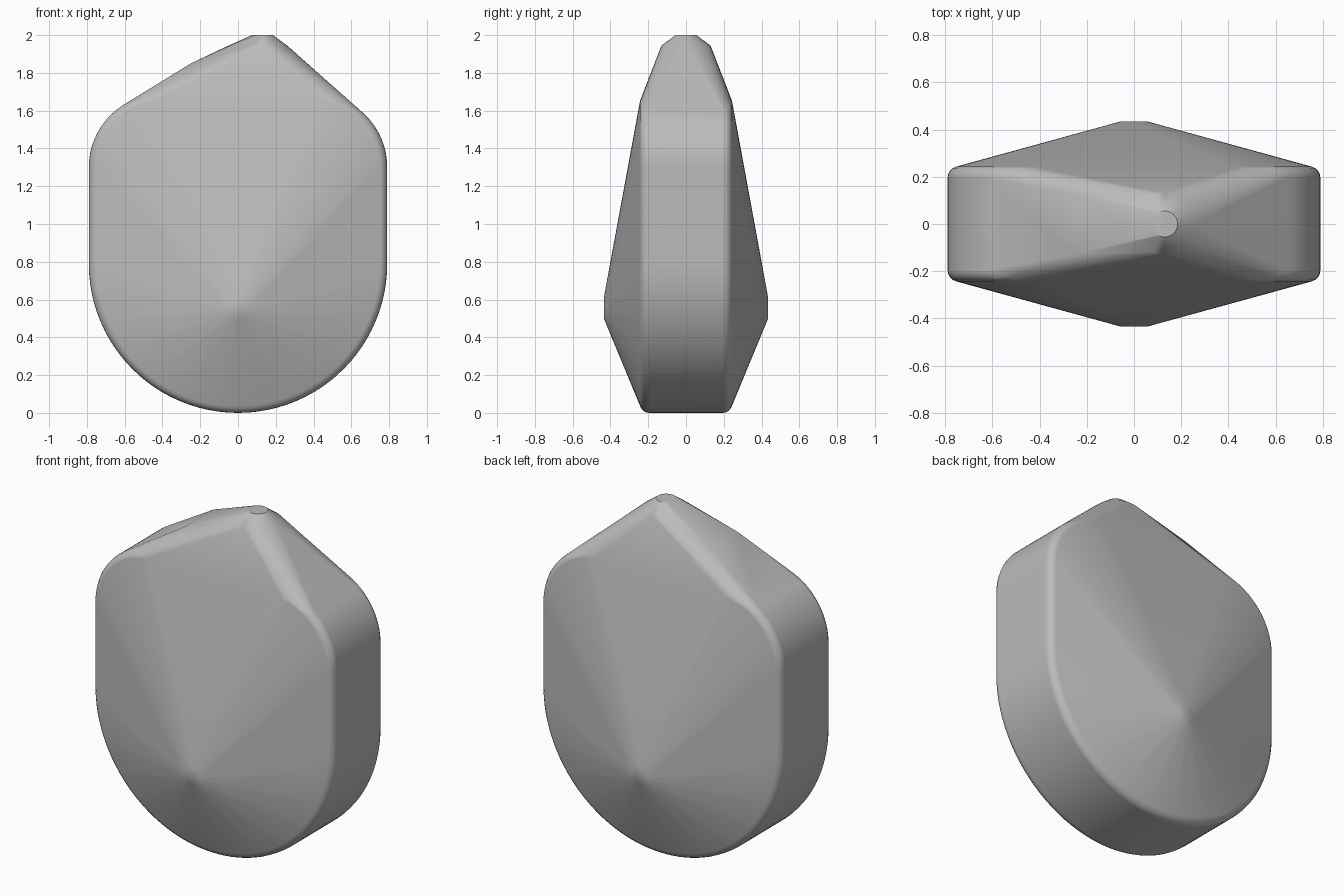
import bpy, bmesh
from math import sin, cos, pi, radians

cube = bpy.data.objects.get("Cube")
if cube:
    bpy.data.objects.remove(cube, do_unlink=True)

stone = bpy.data.materials.new("plain grey")
stone.use_nodes = True
grey = (0.5, 0.5, 0.5, 1)
stone.diffuse_color = grey
stone.node_tree.nodes["Principled BSDF"].inputs["Base Color"].default_value = grey


def arc(cx, cz, r, start, end, steps):
    """Points (x, z) on an arc, angles in degrees."""
    angles = [radians(start + (end - start) * i / steps) for i in range(steps + 1)]
    return [(cx + r * cos(a), cz + r * sin(a)) for a in angles]


def outline(inset):
    """Body outline: round bottom, straight sides, rounded shoulders."""
    return (arc(0, 0.79, 0.79 - inset, 180, 360, 48)
            + arc(0.4, 1.3, 0.39 - inset, 0, 90, 16)
            + arc(-0.4, 1.3, 0.39 - inset, 90, 180, 16))


points = []

# Body: rounded rim on both faces, rising to a blunt point
for side in (-1, 1):
    for step in range(5):
        a = step / 4 * radians(75)
        inset, y = 0.05 * (1 - cos(a)), 0.195 + 0.05 * sin(a)
        points += [(x, side * y, z) for x, z in outline(inset)]
    points += [(x, side * 0.435, z) for x, z in arc(0, 0.555, 0.055, 0, 360, 24)]
    # Shoulder of the ridge
    points.append((-0.25, side * 0.13, 1.85))

# Ridge and round tip
points.append((-0.06, 0, 1.94))
for r, z in ((0.13, 1.945), (0.055, 2.0)):
    points += [(x, y, z) for x, y in arc(0.13, 0, r, 0, 360, 32)]

bm = bmesh.new()
for p in points:
    bm.verts.new(p)
bmesh.ops.remove_doubles(bm, verts=bm.verts, dist=0.0005)
hull = bmesh.ops.convex_hull(bm, input=bm.verts)
loose = [v for v in bm.verts if not v.link_faces]
bmesh.ops.delete(bm, geom=loose, context='VERTS')
bmesh.ops.dissolve_limit(bm, angle_limit=radians(0.5), verts=bm.verts, edges=bm.edges)
bmesh.ops.recalc_face_normals(bm, faces=bm.faces)

mesh = bpy.data.meshes.new("faceted_body")
bm.to_mesh(mesh)
bm.free()
body = bpy.data.objects.new("faceted_body", mesh)
bpy.context.collection.objects.link(body)
mesh.materials.append(stone)

bpy.ops.object.select_all(action='DESELECT')
body.select_set(True)
bpy.context.view_layer.objects.active = body
bpy.ops.object.shade_smooth_by_angle(angle=radians(30))
weighted = body.modifiers.new("even_shading", 'WEIGHTED_NORMAL')
weighted.keep_sharp = True
